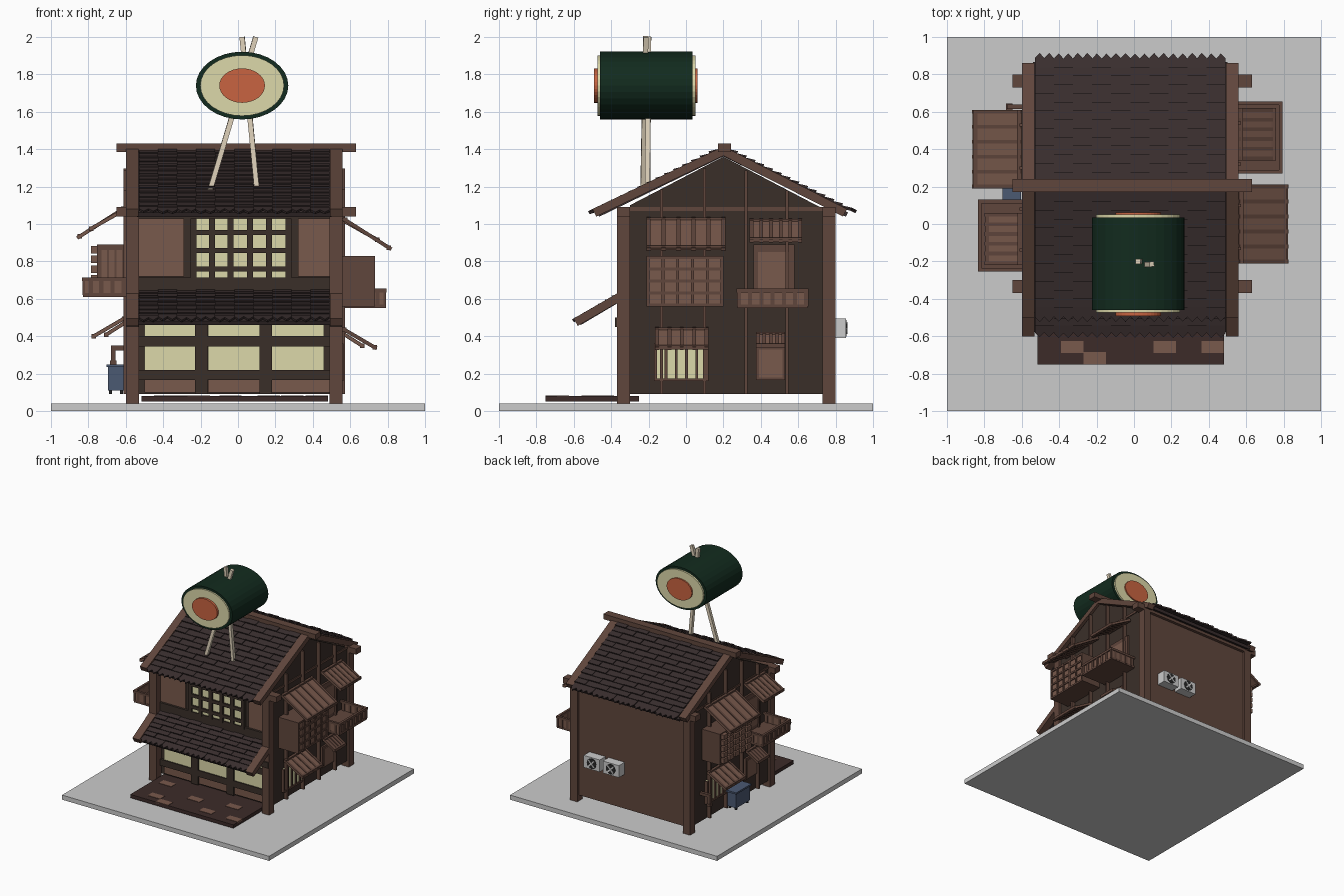
import bpy, bmesh, math
from mathutils import Matrix, Vector

if "Cube" in bpy.data.objects:
    bpy.data.objects.remove(bpy.data.objects["Cube"])

COL = dict(dark=(.042, .028, .022), brown=(.117, .061, .045), panel=(.19, .1, .072), tile=(.042, .028, .028),
           cream=(.72, .69, .4), green=(.006, .024, .013), salmon=(.58, .127, .053), blue=(.07, .1, .17),
           wood=(.75, .65, .5), black=(.02, .02, .02), porch=(.045, .024, .022))
MATS = {}
for k, c in COL.items():
    MATS[k] = bpy.data.materials.new(k)
    MATS[k].diffuse_color = (*c, 1)


def finish(name, bm, mat, M=None):
    if M:
        bm.transform(M)
    bmesh.ops.recalc_face_normals(bm, faces=bm.faces)
    me = bpy.data.meshes.new(name)
    bm.to_mesh(me)
    bm.free()
    ob = bpy.data.objects.new(name, me)
    bpy.context.collection.objects.link(ob)
    if mat:
        me.materials.append(MATS[mat])


def part(name, mat, items, M=None):
    """items: boxes (x0,x1,y0,y1,z0,z1) or beams (p0,p1,width,height)"""
    bm = bmesh.new()
    for it in items:
        if len(it) == 6:
            a, b = Vector(it[0::2]), Vector(it[1::2])
            m = Matrix.Translation((a + b) / 2) @ Matrix.Diagonal((*(b - a), 1))
        else:
            p, q, w, h = Vector(it[0]), Vector(it[1]), it[2], it[3]
            d = (q - p).normalized()
            s = d.cross((0, 0, 1))
            s = s.normalized() if s.length > 1e-4 else Vector((1, 0, 0))
            u = s.cross(d)
            m = Matrix((s * w, u * h, d * (q - p).length)).transposed().to_4x4()
            m = Matrix.Translation((p + q) / 2) @ m
        bmesh.ops.create_cube(bm, size=1, matrix=m)
    finish(name, bm, mat, M)


def disc(name, mat, c, rx, rz, y0, y1, n=32):
    bm = bmesh.new()
    m = (Matrix.Translation((c[0], (y0 + y1) / 2, c[1])) @ Matrix.Diagonal((rx, y1 - y0, rz, 1))
         @ Matrix.Rotation(math.pi / 2, 4, 'X'))
    bmesh.ops.create_cone(bm, cap_ends=True, segments=n, radius1=1, radius2=1, depth=1, matrix=m)
    finish(name, bm, mat)


def tiles(name, A, B, rows, cols=20, x0=-.53, x1=.49):
    """overlapping roof tiles from ridge A to eave B (y,z); pointed last row"""
    bm = bmesh.new()
    A, B = Vector((0, *A)), Vector((0, *B))
    d = (B - A).normalized()
    n = Vector((0, -d.z, d.y)) if d.y > 0 else Vector((0, d.z, -d.y))
    L, w = (B - A).length / rows, (x1 - x0) / cols
    for i in range(rows):
        for j in range(cols):
            x, v = x0 + w * j, L * i
            lift = .006 * ((i + j // 2) % 2)
            tip = .03 if i == rows - 1 else 0
            out = [(0, 0, .002), (w, 0, .002), (w, L * 1.15, .016), (w / 2, L * 1.15 + tip, .016), (0, L * 1.15, .016)]
            rings = [[bm.verts.new(A + d * (v + b) + n * (h + lift + t) + Vector((x + a, 0, 0))) for a, b, h in out]
                     for t in (0, .012)]
            bm.faces.new(rings[0])
            bm.faces.new(rings[1])
            for k in range(5):
                q = (k + 1) % 5
                bm.faces.new((rings[0][k], rings[0][q], rings[1][q], rings[1][k]))
    finish(name, bm, 'tile')


# ground and porch
part('ground_slab', None, [(-1, 1, -1, 1, 0, .04)])
part('porch', 'porch', [(-.515, .48, -.75, -.25, .05, .08)])
part('porch_inlays', 'panel', [(x, x + .12, y, y + .065, .07, .083) for x, y in
     [(-.39, -.69), (-.27, -.75), (.105, -.69), (.36, -.69), (-.1, -.56), (.23, -.5), (-.45, -.45)]])

# house body: side walls with gable, as an extruded profile
bm = bmesh.new()
prof = [(-.3, .09), (.755, .09), (.755, 1.07), (.2, 1.36), (-.3, 1.1)]
f = bm.faces.new([bm.verts.new((-.58, y, z)) for y, z in prof])
ext = bmesh.ops.extrude_face_region(bm, geom=[f])['geom']
bmesh.ops.translate(bm, verts=[v for v in ext if isinstance(v, bmesh.types.BMVert)], vec=(1.12, 0, 0))
finish('house_walls', bm, 'dark')
part('back_wall', 'brown', [(-.55, .51, .75, .775, .09, 1.06)])
part('corner_posts', 'brown', [(x, x + .07, y, y + .07, .04, 1.09) for x in (-.6, .49) for y in (-.37, .73)])

# shopfront windows and panels
wx = [(-.5, -.23), (-.16, .115), (.18, .46)]
part('shop_windows', 'cream', [(a, b, -.31, -.29, z0, z1) for a, b in wx for z0, z1 in ((.22, .345), (.4, .465))])
part('shop_base_panels', 'panel', [(a, b, -.31, -.29, .1, .165) for a, b in [(-.5, -.23), (-.16, .12), (.18, .49)]])
part('shop_frame', 'dark', [(-.53, .49, -.32, -.29, z0, z1) for z0, z1 in ((.165, .22), (.345, .4), (.465, .5))]
     + [(x, x + .068, -.32, -.29, .09, .47) for x in (-.23, .115)])
part('upper_panels', 'panel', [(-.53, -.29, -.31, -.29, .72, 1.03), (.32, .49, -.31, -.29, .72, 1.03)])
part('upper_window', 'cream', [(-.225, .255, -.31, -.29, .71, 1.03)])
part('upper_window_lattice', 'dark',
     [(x, x + .032, -.325, -.29, .7, 1.03) for x in (-.255, -.156, -.056, .048, .15, .255)]
     + [(-.25, .28, -.325, -.29, z, z + .028) for z in (.745, .845, .94)]
     + [(-.53, .49, -.32, -.29, .63, .715)])

# main roof
part('roof_deck', 'tile', [((-.02, .2, 1.375), (-.02, y, 1.05), 1.04, .025) for y in (-.47, .86)])
tiles('front_roof_tiles', (.19, 1.385), (-.475, 1.055), 14)
tiles('back_roof_tiles', (.21, 1.385), (.865, 1.06), 14)
part('gable_boards', 'brown', [((x, .2, 1.39), (x, y, 1.06), .067, .045) for x in (-.565, .525) for y in (-.49, .85)])
part('ridge_beam', 'brown', [(-.65, .63, .17, .24, 1.385, 1.43)])
part('eave_purlins', 'brown', [(-.65, .63, y, y + .07, 1.04, 1.09) for y in (-.37, .73)])

# lower front roof
part('lower_roof_deck', 'tile', [((-.02, -.3, .63), (-.02, -.57, .47), 1.03, .025)])
tiles('lower_roof_tiles', (-.3, .635), (-.56, .48), 7)
part('lower_roof_boards', 'brown', [((x, -.33, .625), (x, -.59, .475), .067, .045) for x in (-.565, .525)])
part('lower_roof_brackets', 'dark', [(x, x + .067, -.38, -.3, .45, .5) for x in (-.6, .49)])

# rooftop sushi roll on two sticks
C = (.022, 1.74)
disc('roll_wrap', 'green', C, .247, .181, -.46, .035)
disc('roll_rice', 'cream', C, .224, .162, -.473, .05)
disc('roll_filling', 'salmon', C, .122, .092, -.492, .062)
part('roll_sticks', 'wood', [((-.15, -.23, 1.18), (.095, -.215, 2), .027, .027),
                             ((.102, -.205, 1.18), (.022, -.2, 2), .027, .027)])


def awning(name, y0, y1, xa, za, xb, zb, n, M):
    ym, w = (y0 + y1) / 2, y1 - y0
    part(name + '_board', 'panel', [((xa, ym, za), (xb, ym, zb), w, .01)], M)
    ys = [y0 + .01 + (w - .02) * i / n for i in range(n + 1)]
    bars = [((xa, y, za), (xb, y, zb), .02, .02) for y in ys]
    for t in (.05, .95):
        x, z = xa + (xb - xa) * t, za + (zb - za) * t
        bars.append((x - .012, x + .012, y0, y1, z - .012, z + .012))
    part(name + '_frame', 'brown', bars, M)


def side(tag, M, raised):
    """bay, balcony, windows and awnings of one side wall, built for the right side"""
    # lattice bay
    part(tag + '_bay', 'brown', [(.5, .715, -.21, .2, .56, .83)], M)
    if raised:
        part(tag + '_bay_panes', 'panel', [(.71, .745, y, y + .055, z, z + .04) for y in
             [-.195 + .08 * i for i in range(5)] for z in [.575 + .052 * i for i in range(5)]], M)
        part(tag + '_bay_side', 'panel', [(x, x + .03, .195, .207, .64, .8) for x in (.58, .62, .66)], M)
    else:
        part(tag + '_bay_panes', 'panel', [(.7, .722, -.2, .19, .57, .82)], M)
        part(tag + '_bay_lattice', 'brown',
             [(.7, .732, -.21 + .079 * i, -.195 + .079 * i, .56, .83) for i in range(6)]
             + [(.7, .73, -.21, .2, .56 + .0635 * i, .576 + .0635 * i) for i in range(5)], M)
    awning(tag + '_bay_awning', -.21, .21, .56, 1.03, .82, .865, 5, M)
    # balcony with door
    part(tag + '_balcony', 'brown', [(.52, .79, .275, .65, .55, .57), (.775, .795, .27, .655, .635, .655),
         (.54, .795, .27, .29, .635, .655), (.54, .795, .635, .655, .635, .655)]
         + [(.778, .792, y, y + .022, .56, .64) for y in [.272 + .06 * i for i in range(7)]]
         + [(x, x + .022, y, y + .014, .56, .64) for y in (.273, .638) for x in (.56, .62, .68, .735)], M)
    part(tag + '_balcony_screen', 'panel', [(.778, .784, .275, .65, .56, .64), (.55, .78, .276, .282, .56, .64),
         (.55, .78, .643, .649, .56, .64)], M)
    part(tag + '_balcony_door', 'brown', [(.52, .556, .36, .58, .57, .89)], M)
    part(tag + '_balcony_door_panel', 'panel', [(.53, .562, .385, .55, .6, .85)], M)
    awning(tag + '_balcony_awning', .34, .62, .56, 1.02, .755, .91, 5, M)
    # ground floor window and door
    part(tag + '_window', 'cream', [(.52, .553, -.165, .11, .17, .36)], M)
    part(tag + '_window_bars', 'brown', [(.52, .565, -.17 + .055 * i, -.155 + .055 * i, .165, .36) for i in range(6)]
         + [(.52, .565, -.17, .12, .16, .175)], M)
    awning(tag + '_window_awning', -.165, .12, .56, .44, .74, .335, 4, M)
    part(tag + '_door', 'brown', [(.52, .556, .375, .53, .165, .35)], M)
    part(tag + '_door_panel', 'panel', [(.53, .562, .39, .515, .18, .33)], M)
    awning(tag + '_door_awning', .375, .53, .56, .415, .67, .345, 4, M)


def poles(tag, M):
    part(tag + '_wall_poles', 'brown', [(.53, .572, y - .008, y + .008, .09, 1.345 - abs(y - .2) * .49)
         for y in (-.13, .1, .32, .54)] + [(.52, .548, -.3, .75, 1.07, 1.09)], M)


# the left wall is the right one turned round, a little higher
turn = Matrix.Translation((-.02, .2, 0)) @ Matrix.Rotation(math.pi, 4, 'Z') @ Matrix.Translation((.02, -.2, 0))
side('right', None, False)
side('left', Matrix.Translation((0, 0, .06)) @ turn, True)
poles('right', None)
poles('left', turn)

# blue bin and wall pipe on the left
part('bin', 'blue', [(-.695, -.61, .11, .3, .11, .235), (-.702, -.604, .1, .31, .235, .25)])
part('bin_feet', 'black', [(x, x + .016, y, y + .016, .09, .115) for x in (-.69, -.63) for y in (.12, .275)])
part('wall_pipe', 'brown', [(-.68, -.575, .615, .64, .325, .35), (-.68, -.655, .615, .64, .255, .35),
                            (-.685, -.65, .61, .645, .25, .27)])

# air conditioners on the back wall
for i, x in enumerate((.05, .235)):
    part(f'air_unit_{i}', None, [(x, x + .155, .77, .855, .39, .495)])
    disc(f'air_fan_{i}', 'black', (x + .078, .443), .045, .045, .85, .859, 16)
    part(f'air_fan_blades_{i}', None, [((x + .078 - .04 * c, .86, .443 - .04 * s), (x + .078 + .04 * c, .86, .443 + .04 * s),
         .006, .012) for c, s in ((.7, .7), (.7, -.7))])

for m in bpy.data.materials:
    if m.users and not m.is_grease_pencil:
        m.use_nodes = True
        m.node_tree.nodes["Principled BSDF"].inputs["Base Color"].default_value = m.diffuse_color
